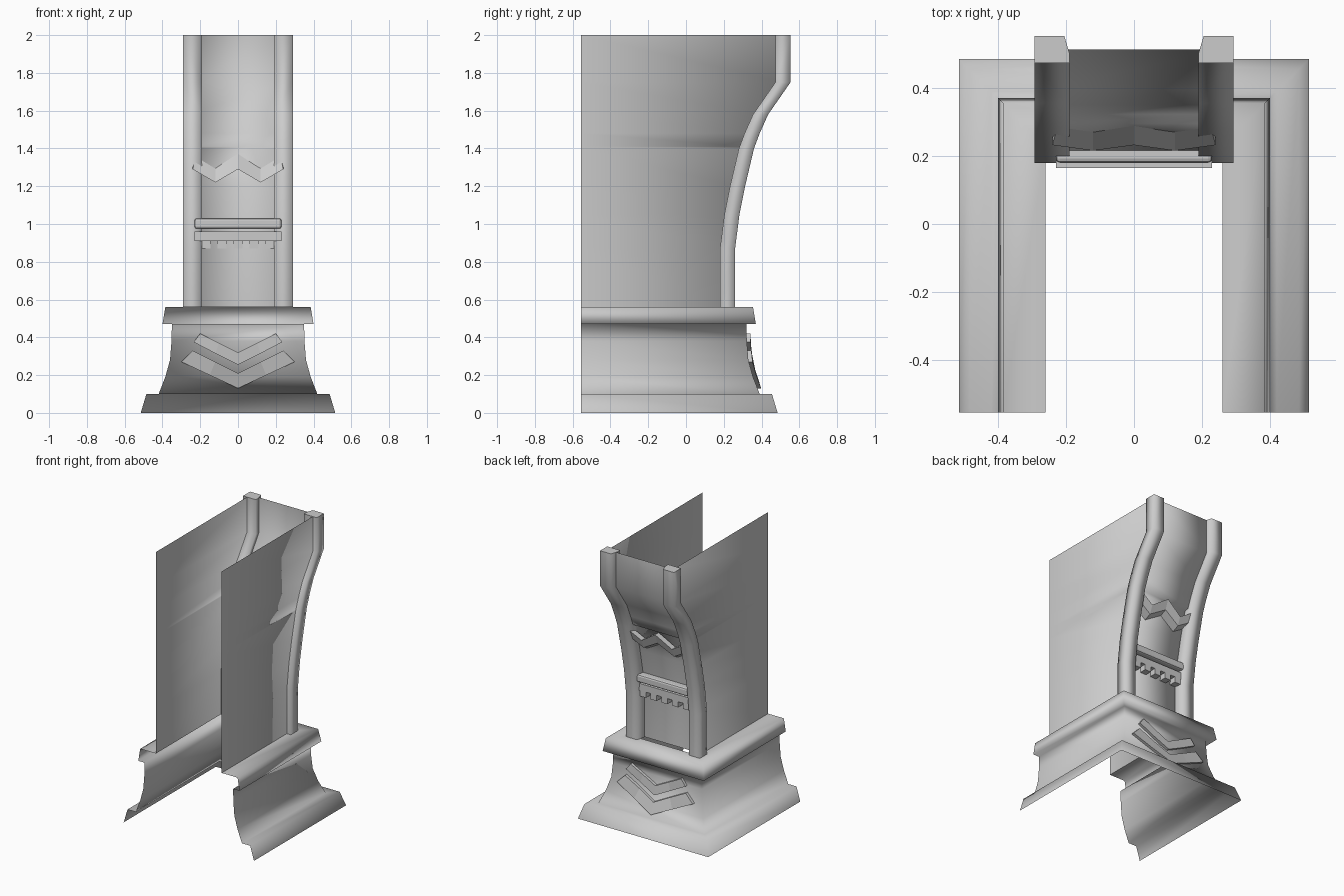
import bpy, bmesh

cube = bpy.data.objects.get("Cube")
if cube:
    bpy.data.objects.remove(cube, do_unlink=True)

grey = bpy.data.materials.new("stone_grey")
grey.use_nodes = True
grey.diffuse_color = (0.6, 0.6, 0.6, 1)
grey.node_tree.nodes["Principled BSDF"].inputs["Base Color"].default_value = (0.6, 0.6, 0.6, 1)

FRONT = -0.555   # open front edge
WALL = 0.26      # half width of the shaft
# (z, y) centre line of the flared back
CURVE = [(0.56, 0.22), (0.87, 0.22), (1.05, 0.243), (1.2, 0.273), (1.4, 0.32),
         (1.48, 0.35), (1.58, 0.395), (1.75, 0.513), (2.0, 0.513)]
# (half width, z) moulding profile of the plinth
PLINTH = [(0.515, 0), (0.485, 0.1), (0.42, 0.1), (0.385, 0.19), (0.36, 0.28),
          (0.352, 0.38), (0.35, 0.47), (0.40, 0.47), (0.385, 0.56), (WALL, 0.56)]
NECK = [(z, d - 0.03) for d, z in PLINTH[2:7]]


def lookup(table, z):
    for (z0, y0), (z1, y1) in zip(table, table[1:]):
        if z <= z1:
            return y0 + (y1 - y0) * (z - z0) / (z1 - z0)
    return table[-1][1]


def loft(name, rows, closed=False, caps=False, smooth=False):
    """Skin a list of equal-length point rows."""
    bm = bmesh.new()
    grid = [[bm.verts.new(p) for p in row] for row in rows]
    n = len(rows[0])
    for a, b in zip(grid, grid[1:]):
        for i in range(n if closed else n - 1):
            j = (i + 1) % n
            bm.faces.new((a[i], a[j], b[j], b[i])).smooth = smooth
    if caps:
        bm.faces.new(grid[0][::-1])
        bm.faces.new(grid[-1])
    bmesh.ops.recalc_face_normals(bm, faces=bm.faces)
    # open shells face outwards at the back
    if not caps:
        back = max(bm.faces, key=lambda f: abs(f.normal.y) * f.calc_area())
        if back.normal.y < 0:
            bmesh.ops.reverse_faces(bm, faces=bm.faces)
    mesh = bpy.data.meshes.new(name)
    bm.to_mesh(mesh)
    bm.free()
    mesh.materials.append(grey)
    obj = bpy.data.objects.new(name, mesh)
    bpy.context.collection.objects.link(obj)
    return obj


def u_row(half, back, z):
    return [(-half, FRONT, z), (-half, back, z), (half, back, z), (half, FRONT, z)]


def box(name, x0, x1, y0, y1, z0, z1, bevel=0):
    rows = [[(x, y0, z0), (x, y1, z0), (x, y1, z1), (x, y0, z1)] for x in (x0, x1)]
    obj = loft(name, rows, closed=True, caps=True)
    if bevel:
        mod = obj.modifiers.new("Bevel", "BEVEL")
        mod.width, mod.segments = bevel, 2


def band(name, top, bottom, table, out, in_top, in_bottom, lift=0):
    """Raised zigzag strip; only the left half is listed, the rest mirrors."""
    top = top + [(-x, z) for x, z in top[-2::-1]]
    bottom = bottom + [(-x, z) for x, z in bottom[-2::-1]]
    rows = []
    for (xt, zt), (xb, zb) in zip(top, bottom):
        yt, yb = lookup(table, zt), lookup(table, zb)
        rows.append([(xt, yt + in_top, zt), (xt, yt + out, zt),
                     (xb, yb + out, zb + lift), (xb, yb + in_bottom, zb)])
    loft(name, rows, closed=True, caps=True)


# plinth moulding, open at the front
loft("plinth", [u_row(d, d - 0.03, z) for d, z in PLINTH], smooth=True)

# shaft: two side walls and the curved back panel, set in below the step
low = [(z, y - 0.025) for z, y in CURVE if z < 1.39] + [(1.40, 0.295)]
high = [(1.41, 0.323)] + [(z, y) for z, y in CURVE if z > 1.41]
loft("shaft", [u_row(WALL, y, z) for z, y in low + high], smooth=True)

# corner columns following the back curve
SECTION = [(0.05, -0.04), (0.05, 0.04), (-0.037, 0.04), (-0.052, -0.01), (-0.052, -0.04)]
for side, label in ((1, "left"), (-1, "right")):
    rows = [[(side * (0.242 + dx), y + dy, z) for dx, dy in SECTION] for z, y in CURVE]
    loft(label + "_column", rows, closed=True, caps=True, smooth=True)
    for poly in bpy.data.objects[label + "_column"].data.polygons:
        if len(poly.vertices) > 4:
            poly.use_smooth = False

# zigzag moulding on the back panel
band("zigzag_moulding", [(-0.22, 1.38), (-0.12, 1.32), (0, 1.40)],
     [(-0.24, 1.29), (-0.12, 1.22), (0, 1.29)], CURVE, 0.03, -0.012, -0.062, 0.04)

# crossbars and teeth
box("upper_crossbar", -0.23, 0.23, 0.18, 0.265, 0.975, 1.03, 0.012)
box("lower_crossbar", -0.23, 0.23, 0.165, 0.245, 0.91, 0.96)
for i in range(5):
    x = (i - 2) * 0.085
    box("tooth_%d" % (i + 1), x - 0.024, x + 0.024, 0.19, 0.245, 0.87, 0.91)

# nested chevrons on the back of the plinth
band("large_chevron", [(-0.24, 0.33), (-0.12, 0.27), (0, 0.21)],
     [(-0.30, 0.27), (-0.15, 0.20), (0, 0.13)], NECK, 0.02, -0.012, -0.012)
band("small_chevron", [(-0.20, 0.42), (-0.10, 0.37), (0, 0.32)],
     [(-0.235, 0.375), (-0.12, 0.315), (0, 0.255)], NECK, 0.02, -0.012, -0.012)
